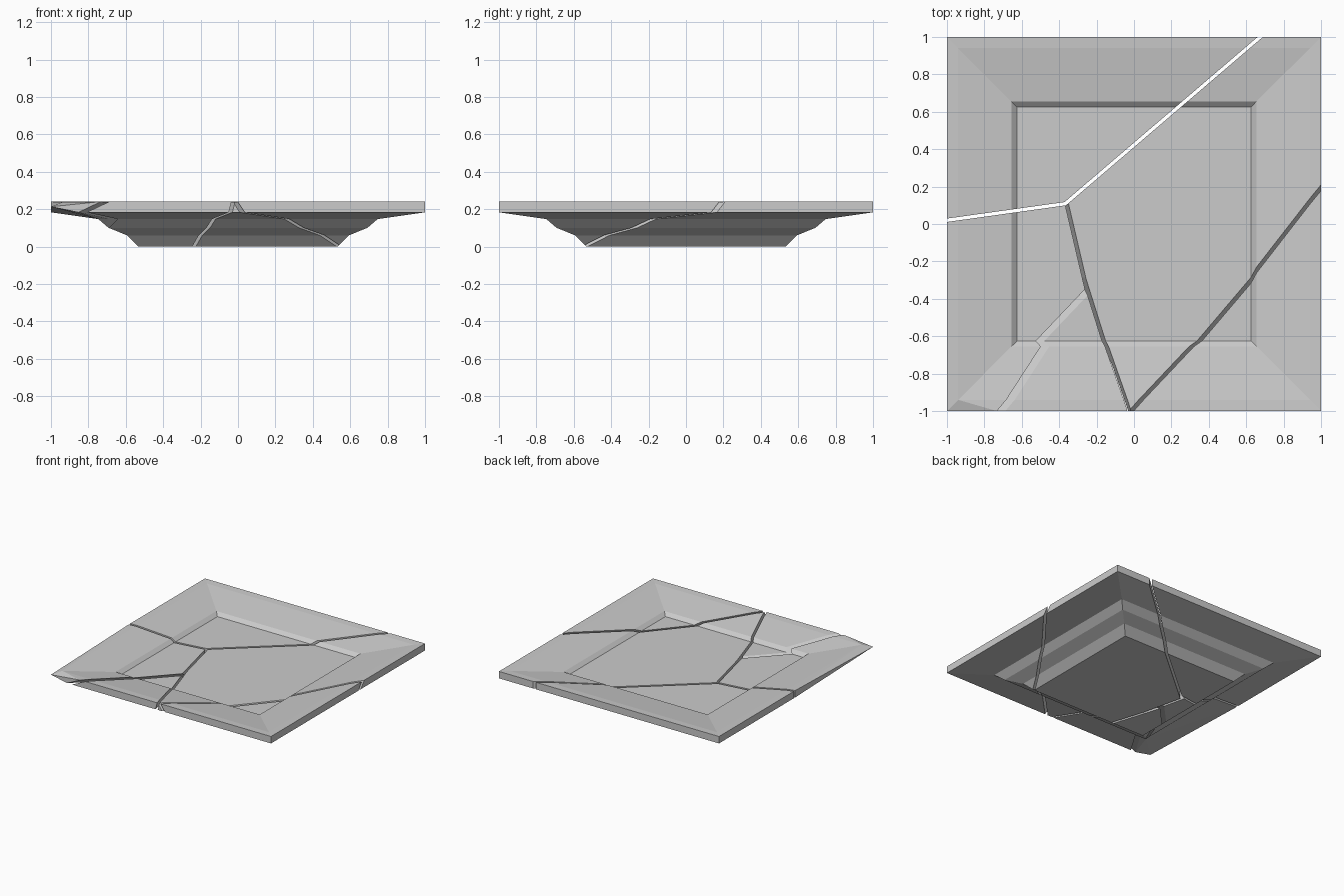
import bpy, bmesh
from mathutils import Vector

if "Cube" in bpy.data.objects:
    bpy.data.objects.remove(bpy.data.objects["Cube"])

# Half-width / height profile of the square plate, from base centre out and back in
PROFILE = [(.533, 0), (.593, .06), (.692, .1), (.747, .147), (1, .183),
           (1, .24), (.94, .237), (.655, .196), (.625, .17)]
GAP = .009


def plate():
    """Solid square plate made by stacking square loops."""
    bm = bmesh.new()
    loops = [[bm.verts.new((sx * r, sy * r, z))
              for sx, sy in ((-1, -1), (1, -1), (1, 1), (-1, 1))] for r, z in PROFILE]
    for a, b in zip(loops, loops[1:]):
        for i in range(4):
            j = (i + 1) % 4
            bm.faces.new((a[i], a[j], b[j], b[i]))
    bm.faces.new(loops[0][::-1])
    bm.faces.new(loops[-1])
    return bm


def x_plane(x, y, z, b, c):
    """Crack plane x = x0 + b(y-y0) + c(z-z0), normal towards +x."""
    return Vector((x, y, z)), Vector((1, -b, -c)).normalized()


def y_plane(x, y, slope):
    """Vertical crack plane, normal towards +y."""
    return Vector((x, y, 0)), Vector((-slope, 1, 0)).normalized()


# Crack planes between the shards
left_back = y_plane(-1, .02, .14)
back_centre = y_plane(-.36, .115, .855)
left_centre = x_plane(-.25, -.36, .17, -.234, .28)
front_centre = x_plane(-.025, -1, .24, -.315, .262)
corner_centre = x_plane(-.015, -1, .24, .85, -.66)
left_front = x_plane(-.25, -.36, .17, .95, 2.1)


def shard(name, cuts, pinch_corner=False):
    """Keep the side of each crack given by its sign, and cap the cut."""
    bm = plate()
    for (co, no), side in cuts:
        n = no * side
        res = bmesh.ops.bisect_plane(bm, geom=bm.verts[:] + bm.edges[:] + bm.faces[:],
                                     dist=1e-5, plane_co=co + n * GAP, plane_no=n,
                                     clear_inner=True)
        edges = [e for e in res['geom_cut']
                 if isinstance(e, bmesh.types.BMEdge) and e.is_valid and e.is_boundary]
        bmesh.ops.triangle_fill(bm, edges=edges, use_beauty=True, normal=-n)
    if pinch_corner:  # chipped corner runs out to a point
        bmesh.ops.triangulate(bm, faces=bm.faces[:])
        for v in bm.verts:
            if v.co.x < -.99 and v.co.y < -.99:
                v.co.z = .213
        bmesh.ops.remove_doubles(bm, verts=bm.verts[:], dist=1e-4)
    bmesh.ops.recalc_face_normals(bm, faces=bm.faces[:])
    mesh = bpy.data.meshes.new(name)
    bm.to_mesh(mesh)
    bm.free()
    bpy.context.collection.objects.link(bpy.data.objects.new(name, mesh))


# The five plate shards
shard("back_shard", [(left_back, 1), (back_centre, 1)])
shard("centre_shard", [(back_centre, -1), (left_centre, 1),
                       (front_centre, 1), (corner_centre, -1)])
shard("corner_shard", [(corner_centre, 1)])
shard("left_shard", [(left_back, -1), (left_centre, -1), (left_front, -1)], True)
shard("front_shard", [(left_front, 1), (front_centre, -1)])
